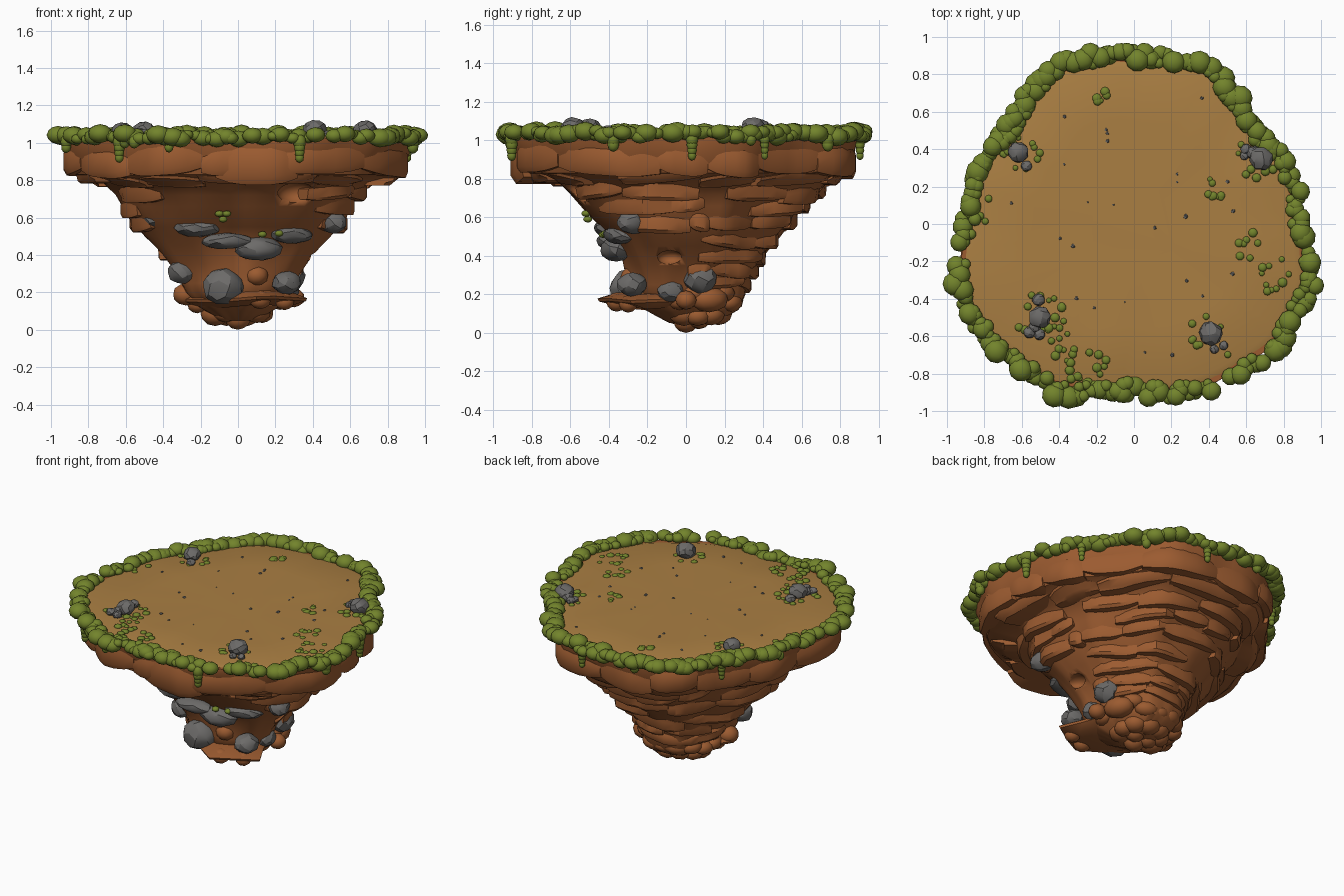
import bpy, bmesh, math, random
from mathutils import Vector, Matrix, noise

if "Cube" in bpy.data.objects:
    bpy.data.objects.remove(bpy.data.objects["Cube"])

random.seed(7)
rnd = random.uniform

def material(name, rgb):
    m = bpy.data.materials.new(name)
    m.diffuse_color = (*rgb, 1)
    m.use_nodes = True
    m.node_tree.nodes["Principled BSDF"].inputs["Base Color"].default_value = m.diffuse_color
    return m

CLAY = material("clay", (0.33, 0.105, 0.03))
DIRT = material("dirt", (0.40, 0.21, 0.055))
MOSS = material("moss", (0.17, 0.23, 0.025))
STONE = material("stone", (0.15, 0.145, 0.14))

def finish(name, bm, mat, angle):
    bmesh.ops.recalc_face_normals(bm, faces=bm.faces)
    me = bpy.data.meshes.new(name)
    bm.to_mesh(me)
    bm.free()
    me.materials.append(mat)
    me.shade_smooth()
    me.set_sharp_from_angle(angle=math.radians(angle))
    ob = bpy.data.objects.new(name, me)
    bpy.context.collection.objects.link(ob)
    return ob

# Plan outline of the island rim, turned into a radius per angle
RIM = [(.9, 0), (.86, .2), (.83, .33), (.7, .46), (.6, .58), (.48, .77), (.37, .87), (.2, .89),
       (0, .9), (-.17, .91), (-.4, .85), (-.56, .7), (-.65, .55), (-.76, .42), (-.87, .25),
       (-.9, 0), (-.95, -.3), (-.88, -.5), (-.74, -.66), (-.6, -.77), (-.43, -.9), (-.2, -.9),
       (0, -.89), (.2, -.92), (.39, -.88), (.57, -.79), (.77, -.65), (.85, -.5), (.95, -.33), (.93, -.22)]
POLAR = sorted((math.atan2(y, x) % math.tau, math.hypot(x, y)) for x, y in RIM)
POLAR.append((POLAR[0][0] + math.tau, POLAR[0][1]))

def lerp_table(table, v):
    for a, b in zip(table, table[1:]):
        if v <= b[0]:
            f = max(0, (v - a[0]) / (b[0] - a[0]))
            return [p + (q - p) * f for p, q in zip(a, b)]
    return table[-1]

def rim(t):
    return lerp_table(POLAR, t % math.tau)[1]

# Height profile: z, then scale of the rim at the sides, front and back
PROFILE = [(.05, .10, .08, .16), (.12, .23, .22, .30), (.2, .29, .32, .34), (.3, .34, .33, .37),
           (.4, .43, .36, .44), (.5, .53, .42, .53), (.6, .62, .53, .62), (.72, .69, .65, .74),
           (.79, .76, .73, .83), (.83, .92, .91, .92), (.93, .96, .95, .96), (1.0, .98, .98, .98),
           (1.03, .98, .98, .98)]

def radius(t, z):
    _, side, front, back = lerp_table(PROFILE, z)
    s2 = math.sin(t) ** 2
    end = back if math.sin(t) > 0 else front
    return rim(t) * (side * (1 - s2) + end * s2)

def point(t, r, z):
    return Vector((r * math.cos(t), r * math.sin(t), z))

def skin(bm, rings):
    rows = [[bm.verts.new(p) for p in ring] for ring in rings]
    n = len(rows[0])
    for a, b in zip(rows, rows[1:]):
        for i in range(n):
            bm.faces.new((a[i], a[(i + 1) % n], b[(i + 1) % n], b[i]))
    bm.faces.new(rows[0][::-1])
    bm.faces.new(rows[-1])

# Clay core with two hollows cut into it
N = 80
TS = [i * math.tau / N for i in range(N)]
zs = [.05, .08, .12, .16, .2, .25, .3, .35, .4, .45, .5, .55, .6, .66, .72, .79, .83, .88, .93, 1.0, 1.025]
bm = bmesh.new()
skin(bm, [[point(t, radius(t, z) + .02 * noise.noise(point(t, 3, z * 5)), z) for t in TS] for z in zs])
core = finish("clay_core", bm, CLAY, 40)

def hollow(name, deg, z, size):
    t = math.radians(deg)
    bm = bmesh.new()
    bmesh.ops.create_icosphere(bm, subdivisions=3, radius=1,
        matrix=Matrix.Translation(point(t, radius(t, z) + .01, z)) @ Matrix.Rotation(t, 4, 'Z') @ Matrix.Diagonal((*size, 1)))
    cut = finish(name, bm, CLAY, 60)
    cut.hide_render = True
    cut.hide_set(True)
    mod = core.modifiers.new(name, 'BOOLEAN')
    mod.object, mod.operation, mod.solver = cut, 'DIFFERENCE', 'EXACT'

hollow("hollow_cutter_front", -62, .73, (.09, .10, .065))
hollow("hollow_cutter_side", -12, .39, (.06, .065, .04))

# Curved slabs stacked in courses around the core
def slab(bm, t0, t1, z0, z1, d):
    h, zr, cols = z1 - z0, z0 + .5 * (z1 - z0), 7
    tilt = rnd(-.02, .02)
    rings = []
    for i in range(cols):
        u = i / (cols - 1)
        t = t0 + (t1 - t0) * u
        e = (.3, .8, 1, 1, 1, .8, .3)[i]
        k = .5 * (1 - (.66, .9, 1, 1, 1, .9, .66)[i]) * h
        lift = tilt * (u - .5) * 2
        dd = d * e + .014 * noise.noise(point(t, 6, z0 * 9))
        R = radius(t, zr)
        top = max(R + dd * .4, radius(t, z1 - k) - .01)
        sec = [(radius(t, z0) - .04, z0 + k), (R + dd * .5, z0 + k), (R + dd, z0 + k + .2 * h),
               (max(R + dd, top - .005), z1 - k - .25 * h), (top, z1 - k), (radius(t, z0) - .04, z1 - k)]
        rings.append([point(t, r, z + lift) for r, z in sec])
    skin(bm, rings)

# z range, count, depth, fraction kept, half angle left bare at the front
COURSES = [(.83, .975, 14, .03, 1, 0), (.78, .84, 13, .035, .9, 0), (.69, .775, 13, .025, .85, 38),
           (.62, .70, 12, .024, .85, 52), (.54, .625, 11, .024, .8, 68), (.455, .535, 9, .022, .85, 88),
           (.37, .45, 8, .022, .85, 100), (.29, .365, 7, .022, .9, 110), (.22, .295, 7, .02, .9, 112)]
bm = bmesh.new()
for z0, z1, n, d, keep, bare in COURSES:
    t = rnd(0, .4)
    end = t + math.tau
    while t < end - .12:
        w = min(math.tau / n * rnd(.65, 1.4), end - t)
        mid = math.degrees(t + w / 2) % 360
        if abs(mid - 270) >= bare and random.random() < keep:
            j = rnd(-.016, .016)
            slab(bm, t, t + w * 1.02, z0 + j - rnd(0, .012), z1 + j, d * rnd(.7, 1.4))
        t += w
t0 = math.radians(262)
slab(bm, t0, t0 + .5, .775, .985, .055)
finish("clay_slabs", bm, CLAY, 32)

# Dirt ground on top
bm = bmesh.new()
skin(bm, [[point(t, rim(t) * s, z + (.006 * noise.noise(point(t, s * 4, 0)))) for t in TS]
          for s, z in ((.95, 1.0), (.955, 1.025), (.92, 1.035), (.6, 1.037), (.25, 1.037))])
finish("dirt_ground", bm, DIRT, 60)

# Rounded and faceted lumps
def ball(bm, loc, size, sub=2, rot=0):
    bmesh.ops.create_icosphere(bm, subdivisions=sub, radius=1, matrix=Matrix.Translation(loc)
        @ Matrix.Rotation(rot, 4, 'Z') @ Matrix.Diagonal((*size, 1)))

def rock(bm, loc, size, rot=0, pts=48):
    vs = []
    for i in range(pts):
        z = 1 - 2 * (i + .5) / pts
        a, r = i * 2.39996 + rnd(-.2, .2), math.sqrt(1 - z * z)
        p = Vector((r * math.cos(a), r * math.sin(a), z)) * rnd(.93, 1.03)
        p = Vector([c * s for c, s in zip(p, size)])
        vs.append(bm.verts.new(Matrix.Rotation(rot, 3, 'Z') @ p + Vector(loc)))
    hull = bmesh.ops.convex_hull(bm, input=vs)
    bmesh.ops.delete(bm, geom=[v for v in hull["geom_interior"] if isinstance(v, bmesh.types.BMVert)], context='VERTS')

# Clay lumps gathered round the foot
bm = bmesh.new()
for i in range(11):
    a = math.radians(-25 + i * 23)
    s = rnd(.05, .08)
    ball(bm, (.24 * math.cos(a), .05 + .2 * math.sin(a), rnd(.13, .21)), (s * .95, s * 1.3, s * .85), 2, a)
for i in range(9):
    a = i * math.tau / 9
    s = rnd(.045, .065)
    ball(bm, (.13 * math.cos(a), .06 + .11 * math.sin(a), rnd(.08, .11)), (s * 1.2, s * 1.3, s), 2, a)
for loc, s in (((0, 0, .06), .06), ((.05, .07, .075), .055), ((-.06, .06, .075), .055), ((.25, -.3, .15), .045),
               ((-.28, -.06, .19), .06), ((.1, -.28, .29), .055), ((.12, -.36, .16), .05), ((.3, .0, .17), .05)):
    ball(bm, loc, (s * 1.15, s * 1.1, s))
finish("foot_lumps", bm, CLAY, 50)

# Thin ragged shelf jutting from the front of the foot
SHELF = [(-.33, -.02), (-.27, -.13), (-.15, -.25), (-.03, -.36), (.1, -.46), (.2, -.41), (.37, -.29), (.3, -.15), (.22, .05), (-.25, .08)]
bm = bmesh.new()
skin(bm, [[Vector((x * s, y * s, z + .01 * math.sin(9 * x))) for x, y in SHELF]
          for s, z in ((.72, .125), (.98, .155), (1, .17), (.8, .2))])
finish("foot_shelf", bm, CLAY, 40)

# Grey stones set in the front and sides
bm = bmesh.new()
for loc, size, rot in [((-.43, -.28, .60), (.1, .08, .055), -.5), ((-.22, -.40, .545), (.13, .08, .05), -.2),
        ((-.06, -.39, .475), (.14, .08, .045), 0), ((.11, -.36, .435), (.13, .09, .068), .1),
        ((.29, -.34, .51), (.13, .08, .05), .5), ((.51, -.28, .575), (.07, .085, .065), .5),
        ((-.3, -.17, .31), (.078, .08, .068), 0), ((-.08, -.3, .23), (.115, .1, .1), 0),
        ((.26, -.28, .25), (.08, .08, .065), .3), ((.27, -.08, .22), (.06, .07, .06), 0),
        ((.28, .07, .285), (.08, .09, .08), 0)]:
    rock(bm, loc, size, rot)
finish("wall_stones", bm, STONE, 24)

# Stones and pebbles on the ground
TOP = [(-.62, .385, .058), (-.575, .31, .03), (.68, .35, .066), (.6, .4, .03), (.59, .365, .025), (.64, .38, .04),
       (-.505, -.5, .062), (-.51, -.405, .035), (-.56, -.58, .032), (-.505, -.59, .032), (-.53, -.55, .035),
       (.41, -.585, .068), (.43, -.67, .025), (.48, -.65, .025)]
bm = bmesh.new()
for x, y, s in TOP:
    rock(bm, (x, y, 1.035 + s * .5), (s, s, s * .8), rnd(0, 6), 36)
for i in range(26):
    a, r, s = rnd(0, math.tau), .78 * math.sqrt(rnd(.02, 1)), rnd(.006, .013)
    rock(bm, (r * math.cos(a), r * math.sin(a), 1.037), (s, s, s * .7), 0, 10)
finish("ground_stones", bm, STONE, 24)

# Mossy rim with a few bare gaps and hanging drips
bm = bmesh.new()
GAPS = [(-47, -43), (-64, -60), (-9, -5), (187, 193)]
deg = 0
while deg < 360:
    t = math.radians(deg)
    if not any(a < deg < b or a < deg - 360 < b for a, b in GAPS):
        s = rnd(.03, .058)
        ball(bm, point(t, rim(t) + rnd(-.025, .022), 1.035 + rnd(-.018, .015)), (s * 1.1, s * 1.15, s * .88), 2, t)
        if random.random() < .6:
            s = rnd(.025, .042)
            ball(bm, point(t, rim(t) - rnd(.02, .05), 1.045), (s, s, s * .8))
    deg += rnd(1.4, 3.2)
for deg in (-128, -112, -70, -22, 2, 22, 28, 55, 80, 105, 140, 165, 205, 230, 236):
    t, z, s = math.radians(deg), 1.005, rnd(.026, .036)
    for i in range(random.randint(1, 4)):
        ball(bm, point(t, rim(t) + .008, z), (s, s, s * 1.2))
        z, s = z - .028, s * .88
finish("moss_rim", bm, MOSS, 180)

# Moss tufts around stones, in patches and on the wall
bm = bmesh.new()
for x, y, spread, n in [(-.61, .38, .11, 12), (.66, .35, .12, 14), (-.5, -.5, .14, 16), (.42, -.6, .13, 8), (-.26, -.76, .12, 22),
                        (-.45, -.62, .1, 14), (.62, -.12, .08, 8), (.75, -.28, .1, 10), (.43, .19, .06, 8), (-.18, .68, .04, 5), (-.82, .08, .08, 6)]:
    for i in range(n):
        s, a, r = rnd(.014, .026), rnd(0, math.tau), spread * math.sqrt(rnd(.2, 1))
        ball(bm, (x + r * math.cos(a), y + r * math.sin(a), 1.036), (s, s, s * .6), 2)
for x, y, z in ((-.1, -.52, .62), (-.06, -.52, .62), (-.08, -.51, .59), (.13, -.43, .51), (.22, -.42, .515), (.36, -.64, .81), (.4, -.64, .81)):
    ball(bm, (x, y, z), (.024, .024, .017))
finish("moss_tufts", bm, MOSS, 180)
